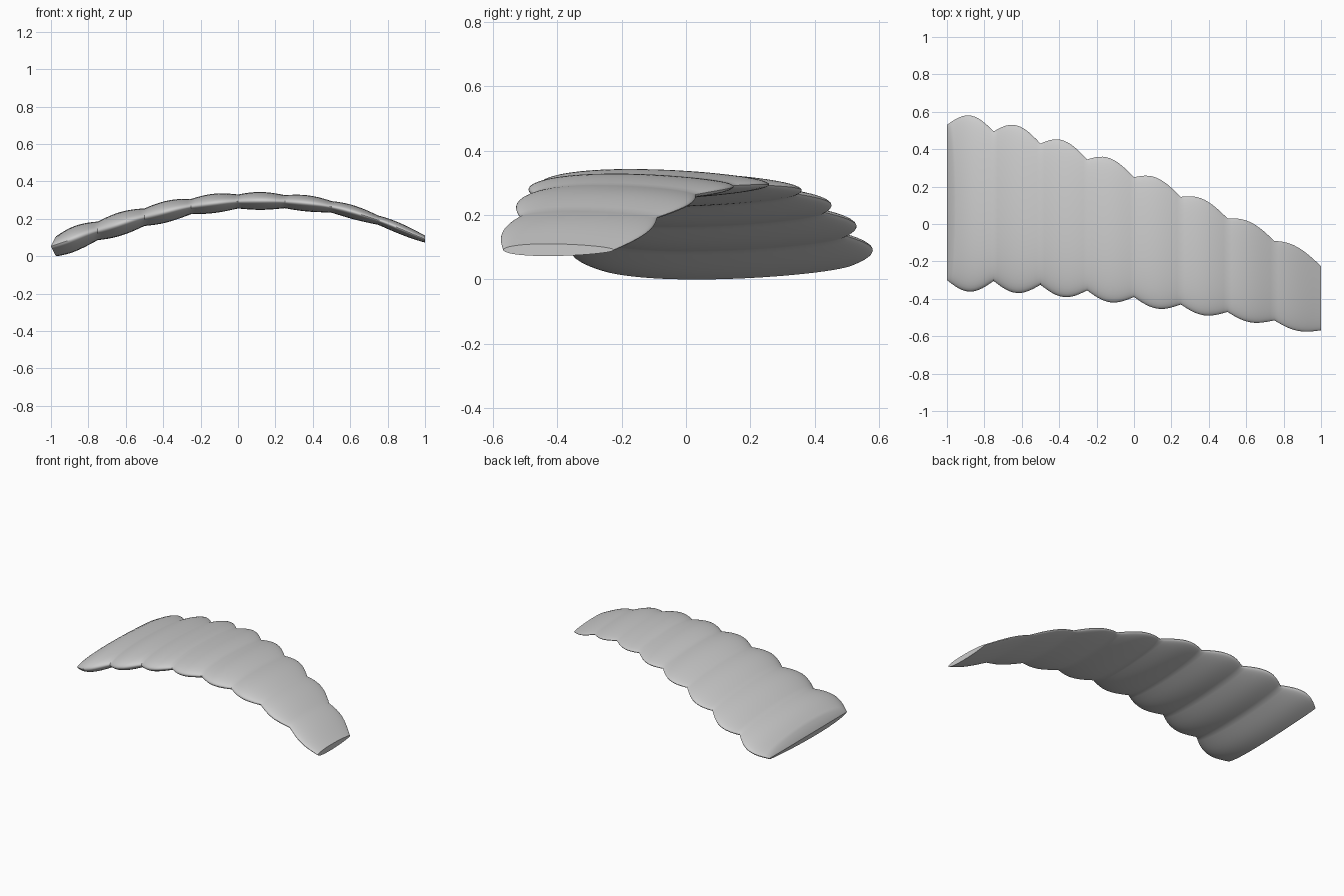
import bpy, bmesh, math

if "Cube" in bpy.data.objects:
    bpy.data.objects.remove(bpy.data.objects["Cube"])

# Values at the nine seams, from left tip to right tip
BACK = [.53, .495, .43, .345, .25, .145, .03, -.09, -.225]
FRONT = [-.30, -.305, -.325, -.355, -.39, -.43, -.47, -.515, -.568]
MID_Z = [.058, .14, .213, .270, .297, .296, .268, .197, .096]
HALF_T = [.054, .050, .047, .041, .0375, .035, .031, .025, .019]
CELLS, STEPS, RING = 8, 12, 64


def spline(vals, u):
    """Catmull-Rom value at u, in cells."""
    i = min(int(u), len(vals) - 2)
    t = u - i
    b, c = vals[i], vals[i + 1]
    a = vals[i - 1] if i > 0 else 2 * b - c
    d = vals[i + 2] if i + 2 < len(vals) else 2 * c - b
    return .5 * (2 * b + (c - a) * t + (2 * a - 5 * b + 4 * c - d) * t * t
                 + (3 * b - a - 3 * c + d) * t ** 3)


def section(k):
    """Rounded aerofoil section, puffed out between seams."""
    u = k / STEPS
    puff = math.sin(math.pi * (k % STEPS) / STEPS)
    f = u / CELLS
    back = spline(BACK, u) + puff * (.068 - .038 * f)
    front = spline(FRONT, u) - puff * (.062 - .034 * f)
    half = spline(HALF_T, u) + puff * (.017 - .010 * f)
    mid = spline(MID_Z, u)
    pts = []
    for j in range(RING):
        a = 2 * math.pi * j / RING
        c, s = math.cos(a), math.sin(a)
        # left tip is recessed above and below its ridge
        x = -1 + 2 * f + .03 * abs(s) * max(0, 1 - u) ** 2
        y = (back + front) / 2 + (back - front) / 2 * c
        pts.append((x, y, mid + half * s * (1 - .22 * c) / 1.025))
    return pts


bm = bmesh.new()
rings = [[bm.verts.new(p) for p in section(k)] for k in range(CELLS * STEPS + 1)]
for r0, r1 in zip(rings, rings[1:]):
    for j in range(RING):
        n = (j + 1) % RING
        bm.faces.new((r0[j], r0[n], r1[n], r1[j]))

# Flat right tip
bm.faces.new(rings[-1])

# Ridged left tip
first = rings[0]
H = RING // 2
ridge = [first[0]]
ridge += [bm.verts.new((-1, first[j].co.y, first[0].co.z)) for j in range(1, H)]
ridge.append(first[H])
for j in range(H):
    for rim in (first[j], first[j + 1]), (first[-j], first[-j - 1]):
        loop = []
        for v in (rim[0], rim[1], ridge[j + 1], ridge[j]):
            if v not in loop:
                loop.append(v)
        bm.faces.new(loop)

bmesh.ops.recalc_face_normals(bm, faces=bm.faces)
low = min(v.co.z for v in bm.verts)
bmesh.ops.translate(bm, verts=bm.verts, vec=(0, 0, -low))
mesh = bpy.data.meshes.new("inflated_canopy")
bm.to_mesh(mesh)
bm.free()
canopy = bpy.data.objects.new("inflated_canopy", mesh)
bpy.context.collection.objects.link(canopy)
bpy.context.view_layer.objects.active = canopy
canopy.select_set(True)
bpy.ops.object.shade_smooth_by_angle(angle=math.radians(35))
